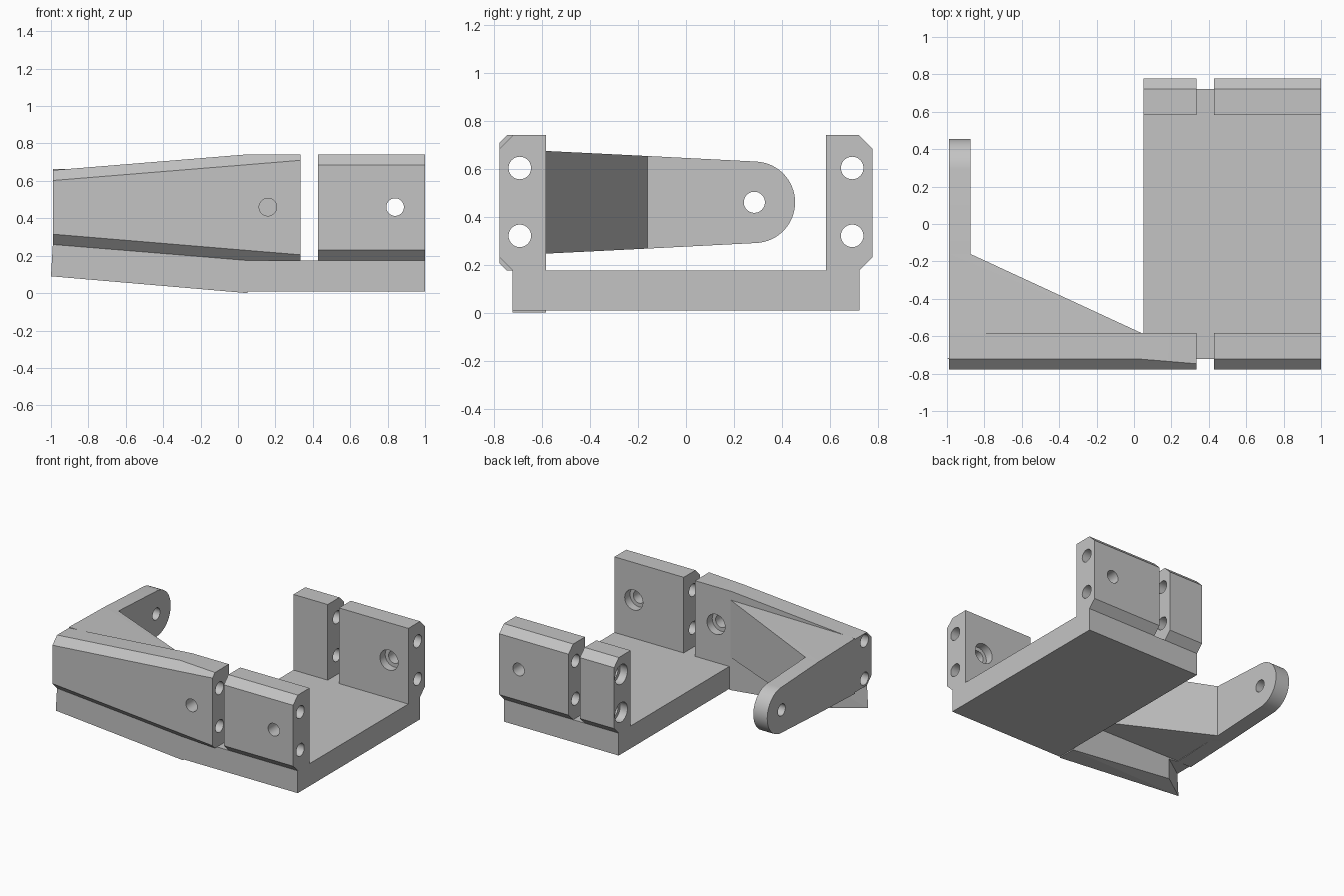
import bpy, bmesh, math

cube = bpy.data.objects.get("Cube")
if cube:
    bpy.data.objects.remove(cube, do_unlink=True)

grey = bpy.data.materials.new("plain grey")
grey.use_nodes = True
colour = (0.55, 0.55, 0.55, 1)
grey.diffuse_color = colour
grey.node_tree.nodes["Principled BSDF"].inputs["Base Color"].default_value = colour


def finish(name, bm):
    bmesh.ops.recalc_face_normals(bm, faces=bm.faces[:])
    mesh = bpy.data.meshes.new(name)
    bm.to_mesh(mesh)
    bm.free()
    mesh.materials.append(grey)
    ob = bpy.data.objects.new(name, mesh)
    bpy.context.collection.objects.link(ob)
    return ob


def loft(name, sections):
    """Join matching rings of points into a closed solid."""
    bm = bmesh.new()
    rings = [[bm.verts.new(p) for p in s] for s in sections]
    n = len(rings[0])
    for a, b in zip(rings, rings[1:]):
        for i in range(n):
            j = (i + 1) % n
            bm.faces.new((a[i], a[j], b[j], b[i]))
    bm.faces.new(rings[0])
    bm.faces.new(rings[-1][::-1])
    return finish(name, bm)


def hull(name, points):
    bm = bmesh.new()
    for p in points:
        bm.verts.new(p)
    bmesh.ops.convex_hull(bm, input=bm.verts[:])
    return finish(name, bm)


def wall_section(x, side, low=0.175, high=0.74, c=0.055):
    inner, outer = 0.583, 0.777
    pts = [(inner, low), (inner, high), (outer - c, high),
           (outer, high - c), (outer, low + c), (outer - c, low)]
    return [(x, side * y, z) for y, z in pts]


def drill(ob, axis, start, end, radius, u, z):
    """Cut a round hole along x or y; u is the other horizontal position."""
    bm = bmesh.new()
    bmesh.ops.create_cone(bm, cap_ends=True, segments=40, radius1=radius,
                          radius2=radius, depth=abs(end - start))
    cutter = finish("hole_cutter", bm)
    mid = (start + end) / 2
    if axis == "x":
        cutter.rotation_euler = (0, math.pi / 2, 0)
        cutter.location = (mid, u, z)
    else:
        cutter.rotation_euler = (math.pi / 2, 0, 0)
        cutter.location = (u, mid, z)
    bpy.context.view_layer.update()
    mod = ob.modifiers.new("hole", "BOOLEAN")
    mod.operation = "DIFFERENCE"
    mod.solver = "EXACT"
    mod.object = cutter
    bpy.context.view_layer.objects.active = ob
    bpy.ops.object.modifier_apply(modifier=mod.name)
    bpy.data.objects.remove(cutter, do_unlink=True)


# Base plate
loft("base_plate", [[(x, -0.723, 0.008), (x, 0.723, 0.008),
                     (x, 0.723, 0.175), (x, -0.723, 0.175)] for x in (0.05, 1)])

# Clamp walls, the long front one tapering towards the arm
back_short = loft("back_short_wall", [wall_section(x, 1) for x in (0.05, 0.333)])
back_long = loft("back_long_wall", [wall_section(x, 1) for x in (0.427, 1)])
front_short = loft("front_short_wall", [wall_section(x, -1) for x in (0.427, 1)])
front_long = loft("front_long_wall", [
    wall_section(-0.99, -1, 0.26, 0.657),
    wall_section(0.03, -1),
    wall_section(0.333, -1, c=0.03)])

# Long bolt holes through the walls, with wide seats on the back short wall
for wall, side in ((back_short, 1), (back_long, 1), (front_short, -1), (front_long, -1)):
    for z in (0.32, 0.603):
        drill(wall, "x", -1.2, 1.2, 0.047, side * 0.693, z)
        if wall == back_short:
            drill(wall, "x", -0.1, 0.11, 0.073, side * 0.693, z)

# Cross holes with counterbores on the inner faces
for wall, side, x in ((back_long, 1, 0.84), (front_short, -1, 0.84), (front_long, -1, 0.16)):
    drill(wall, "y", side * 0.4, side * 1.0, 0.047, x, 0.46)
    drill(wall, "y", side * 0.5, side * 0.645, 0.075, x, 0.46)

# Sloping rail below the tapered wall, with a slanted end
hull("sloping_rail", [
    (0.05, y, z) for y in (-0.723, -0.583) for z in (0, 0.175)] + [
    (-1, -0.723, 0.09), (-0.99, -0.723, 0.26),
    (-0.8, -0.583, 0.09), (-0.8, -0.583, 0.245)])

# Arm with a rounded, drilled tip
cy, cz, r = 0.285, 0.46, 0.17
outline = [(-0.583, 0.25), (-0.16, 0.267)]
for i in range(33):
    a = math.radians(-87 + 174 * i / 32)
    outline.append((cy + r * math.cos(a), cz + r * math.sin(a)))
outline += [(-0.16, 0.653), (-0.583, 0.66)]
arm = loft("arm", [[(x, y, z) for y, z in outline] for x in (-0.99, -0.875)])
drill(arm, "x", -1.2, -0.6, 0.044, cy, cz)

# Gusset between the arm and the wall
corners = [(-0.99, -0.16, 0.193), (-0.875, -0.16, 0.193),
           (0.04, -0.583, 0.214), (-0.99, -0.583, 0.203)]
hull("arm_gusset", [(x, y, cz + s * h) for x, y, h in corners for s in (-1, 1)])

# Smooth the bores and round tip while keeping edges crisp
for ob in (back_short, back_long, front_short, front_long, arm):
    bpy.ops.object.select_all(action="DESELECT")
    ob.select_set(True)
    bpy.context.view_layer.objects.active = ob
    bpy.ops.object.shade_smooth_by_angle(angle=math.radians(20))
